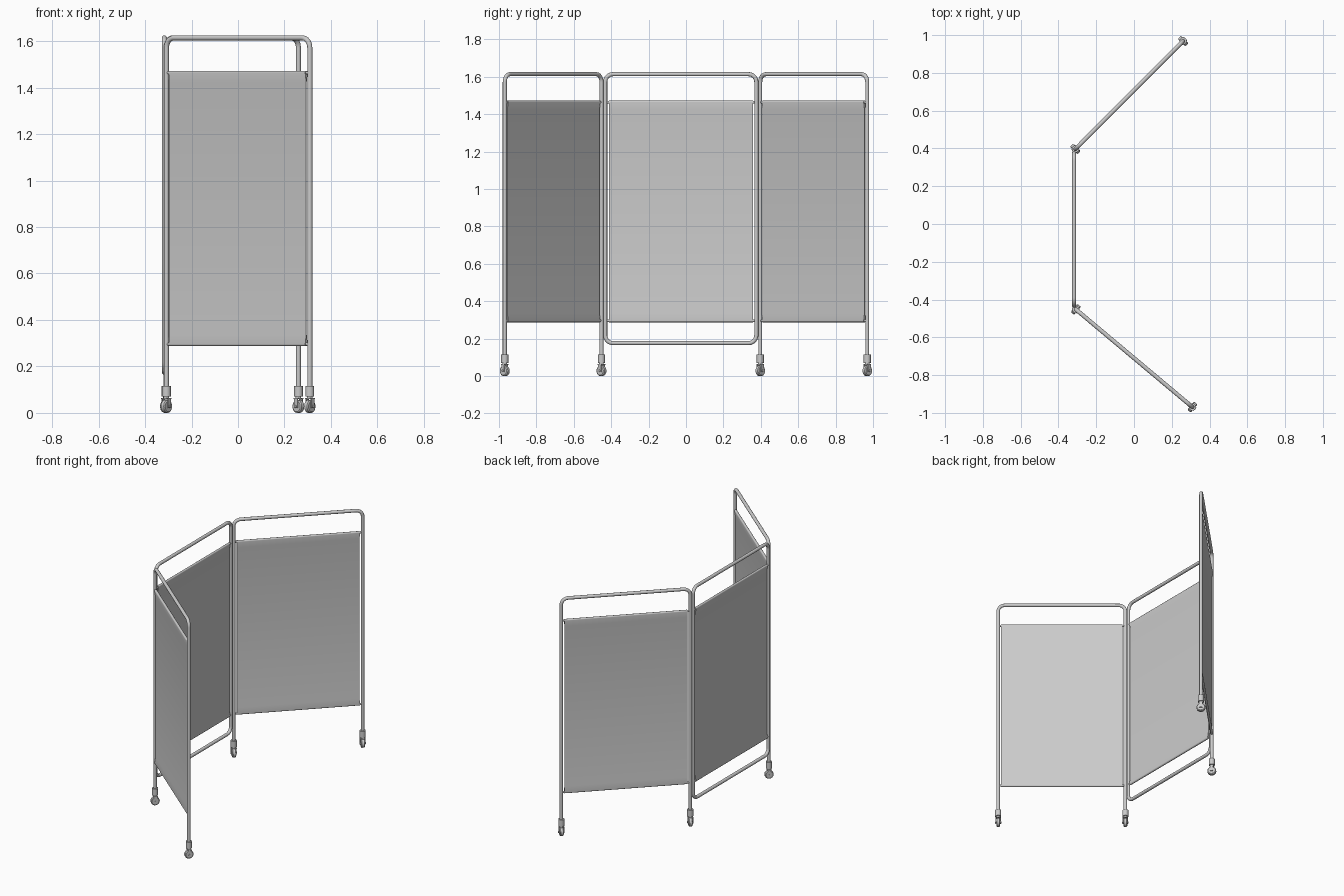
import bpy, bmesh
from math import sin, cos, pi, atan2
from mathutils import Matrix, Vector

if "Cube" in bpy.data.objects:
    bpy.data.objects.remove(bpy.data.objects["Cube"])

R = 0.011                    # tube radius
TOP, LOW = 1.614, 0.176      # frame centre-line heights
BAR_LO, BAR_HI = 0.296, 1.464


def finish(obj, mat, smooth=True):
    obj.matrix_world = mat
    bpy.ops.object.select_all(action='DESELECT')
    obj.select_set(True)
    bpy.context.view_layer.objects.active = obj
    if obj.type == 'CURVE':
        bpy.ops.object.convert(target='MESH')
    if smooth:
        bpy.ops.object.shade_smooth_by_angle(angle=0.6)


def from_bmesh(name, bm, mat):
    bmesh.ops.recalc_face_normals(bm, faces=bm.faces[:])
    me = bpy.data.meshes.new(name)
    bm.to_mesh(me)
    bm.free()
    obj = bpy.data.objects.new(name, me)
    bpy.context.collection.objects.link(obj)
    finish(obj, mat)


def tube(name, pts, radius, mat, closed=False):
    cu = bpy.data.curves.new(name, 'CURVE')
    cu.dimensions = '3D'
    cu.bevel_depth = radius
    cu.bevel_resolution = 4
    cu.use_fill_caps = not closed
    sp = cu.splines.new('POLY')
    sp.points.add(len(pts) - 1)
    for p, c in zip(sp.points, pts):
        p.co = (*c, 1)
    sp.use_cyclic_u = closed
    obj = bpy.data.objects.new(name, cu)
    bpy.context.collection.objects.link(obj)
    finish(obj, mat)


def arc(cx, cz, r, a0, n=8):
    return [(cx + r * cos(a0 - i * pi / 2 / n), 0, cz + r * sin(a0 - i * pi / 2 / n))
            for i in range(n + 1)]


def cyl(bm, r, depth, loc, axis='Z', r2=None, seg=24):
    rot = {'Z': Matrix(), 'X': Matrix.Rotation(pi / 2, 4, 'Y')}[axis]
    bmesh.ops.create_cone(bm, cap_ends=True, segments=seg, radius1=r,
                          radius2=r if r2 is None else r2, depth=depth,
                          matrix=Matrix.Translation(loc) @ rot)


def fabric(name, w, mat):
    # sheet profile looping round both crossbars
    r, t = 0.0085, 0.002
    half = [(t, BAR_HI - 0.04)]
    half += [(r * cos(i * pi / 8), BAR_HI + r * sin(i * pi / 8)) for i in range(9)]
    half += [(-t, BAR_HI - 0.04)]
    mid = BAR_LO + BAR_HI
    prof = half + [(-v, mid - z) for v, z in half]
    bm = bmesh.new()
    a, b = [[bm.verts.new((u, v, z)) for v, z in prof] for u in (0.019, w - 0.019)]
    n = len(prof)
    for i in range(n):
        j = (i + 1) % n
        bm.faces.new((a[i], a[j], b[j], b[i]))
    bm.faces.new(a)
    bm.faces.new(b)
    from_bmesh(name, bm, mat)


def caster(name, mat):
    # sleeve over the post end, with a fork crown below
    bm = bmesh.new()
    cyl(bm, 0.019, 0.045, (0, 0, 0.0925))
    cyl(bm, 0.012, 0.012, (0, 0, 0.065))
    from_bmesh(name + "_sleeve", bm, mat)
    # fork: crown plate, two cheeks
    bm = bmesh.new()
    for size, loc in (((0.034, 0.026, 0.005), (0, 0, 0.062)),
                      ((0.004, 0.02, 0.042), (0.015, 0, 0.0425)),
                      ((0.004, 0.02, 0.042), (-0.015, 0, 0.0425))):
        bmesh.ops.create_cube(bm, size=1, matrix=Matrix.Translation(loc)
                              @ Matrix.Diagonal((*size, 1)))
    from_bmesh(name + "_fork", bm, mat)
    # wheel with bevelled rims and axle
    bm = bmesh.new()
    cyl(bm, 0.028, 0.016, (0, 0, 0.028), 'X')
    for s in (1, -1):
        cyl(bm, 0.028 if s > 0 else 0.023, 0.004, (s * 0.01, 0, 0.028), 'X',
            0.023 if s > 0 else 0.028)
    cyl(bm, 0.006, 0.04, (0, 0, 0.028), 'X', seg=12)
    from_bmesh(name + "_wheel", bm, mat)


def panel(name, p, q, wheeled):
    p, q = Vector((*p, 0)), Vector((*q, 0))
    w = (q - p).length
    mat = Matrix.Translation(p) @ Matrix.Rotation(atan2(q.y - p.y, q.x - p.x), 4, 'Z')
    c = 0.042
    # bent tube frame
    pts = arc(c, TOP - c, c, pi) + arc(w - c, TOP - c, c, pi / 2)
    if wheeled:
        pts = [(0, 0, 0.09)] + pts + [(w, 0, 0.09)]
    else:
        pts += arc(w - c, LOW + c, c, 0) + arc(c, LOW + c, c, -pi / 2)
    tube(name + "_frame", pts, R, mat, not wheeled)
    # crossbars and cloth
    for tag, z in (("lower", BAR_LO), ("upper", BAR_HI)):
        tube(f"{name}_{tag}_crossbar", [(0, 0, z), (w, 0, z)], 0.0065, mat)
    fabric(name + "_fabric", w, mat)
    if wheeled:
        for tag, u in (("inner", 0), ("outer", w)):
            caster(f"{name}_{tag}_caster", mat @ Matrix.Translation((u, 0, 0)))


panel("middle_panel", (-0.317, -0.432), (-0.317, 0.376), False)
panel("front_panel", (-0.308, -0.452), (0.309, -0.969), True)
panel("back_panel", (-0.310, 0.397), (0.260, 0.969), True)
